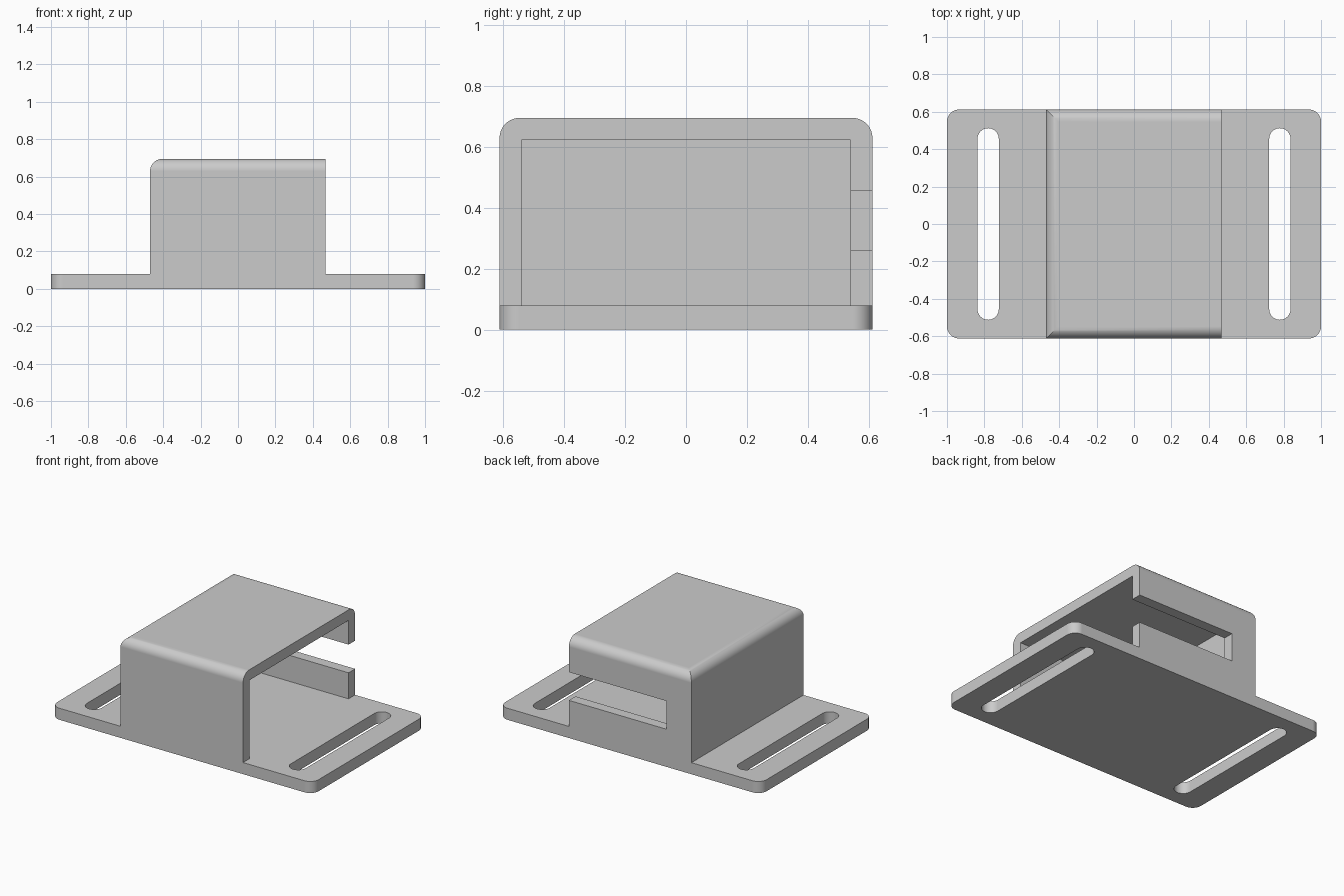
import bpy
import bmesh
from math import radians

cube = bpy.data.objects.get("Cube")
if cube:
    bpy.data.objects.remove(cube, do_unlink=True)

grey = bpy.data.materials.new("light grey plastic")
grey.use_nodes = True
colour = (0.6, 0.6, 0.6, 1)
grey.diffuse_color = colour
grey.node_tree.nodes["Principled BSDF"].inputs["Base Color"].default_value = colour


def block(name, low, high, radius=0, rounded=None):
    """Box between two corners; edges whose midpoint passes the rule are rounded."""
    bm = bmesh.new()
    bmesh.ops.create_cube(bm, size=1)
    if rounded:
        edges = [e for e in bm.edges if rounded((e.verts[0].co + e.verts[1].co) / 2)]
    for v in bm.verts:
        v.co = [l + (c + 0.5) * (h - l) for c, l, h in zip(v.co, low, high)]
    if rounded:
        bmesh.ops.bevel(bm, geom=edges, offset=radius, offset_type='OFFSET',
                        segments=10, profile=0.5, affect='EDGES')
    mesh = bpy.data.meshes.new(name)
    bm.to_mesh(mesh)
    bm.free()
    mesh.materials.append(grey)
    obj = bpy.data.objects.new(name, mesh)
    bpy.context.collection.objects.link(obj)
    return obj


def combine(target, tool, operation):
    """Apply a boolean and remove the tool."""
    bpy.context.view_layer.objects.active = target
    mod = target.modifiers.new("combine", 'BOOLEAN')
    mod.operation = operation
    mod.solver = 'EXACT'
    mod.object = tool
    bpy.ops.object.modifier_apply(modifier=mod.name)
    bpy.data.objects.remove(tool, do_unlink=True)


def upright(mid):
    return abs(mid.z) < 0.1


def top_rim(mid):
    return mid.z > 0.4 and mid.x < 0.1


half_y, base_top, wall = 0.612, 0.08, 0.072

# Housing, open towards +x, with three rounded top edges
housing = block("strap_mount_housing", (-0.47, -half_y, 0), (0.467, half_y, 0.695),
                0.065, top_rim)
cavity = block("cavity_cutter", (-0.47 + wall, -half_y + wall, base_top),
               (0.7, half_y - wall, 0.622))
combine(housing, cavity, 'DIFFERENCE')

# Slot through the back wall, running out at the open end
slot = block("cable_slot_cutter", (-0.28, 0.45, 0.26), (0.7, 0.8, 0.455))
combine(housing, slot, 'DIFFERENCE')

# Base plate with a strap slot on each flange
base = block("base_plate", (-1, -half_y, 0), (1, half_y, base_top), 0.065, upright)
for side in (-1, 1):
    x = side * 0.78
    strap = block("strap_slot_cutter", (x - 0.057, -0.512, -0.1),
                  (x + 0.057, 0.512, 0.2), 0.0569, upright)
    combine(base, strap, 'DIFFERENCE')
combine(housing, base, 'UNION')

# Smooth fillets with crisp edges and flat large faces
bpy.ops.object.select_all(action='DESELECT')
housing.select_set(True)
bpy.context.view_layer.objects.active = housing
bpy.ops.object.shade_smooth_by_angle(angle=radians(30))
normals = housing.modifiers.new("flat_face_normals", 'WEIGHTED_NORMAL')
normals.keep_sharp = True
